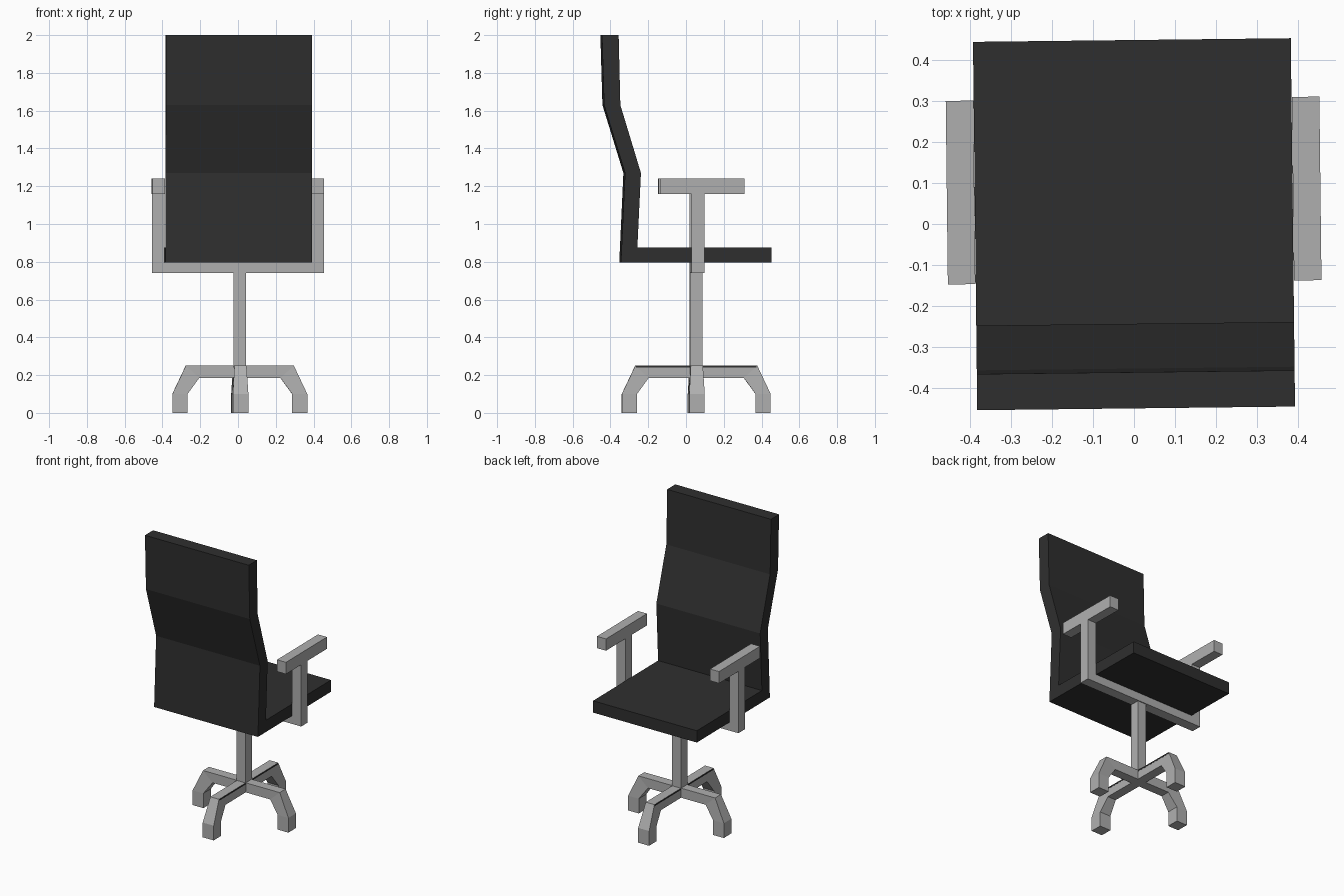
import bpy, bmesh, math
from mathutils import Matrix, Vector

if "Cube" in bpy.data.objects:
    bpy.data.objects.remove(bpy.data.objects["Cube"])

# The whole chair is turned very slightly about z
TURN = Matrix.Rotation(0.0115, 4, 'Z')
BASE = Vector((0.01, 0.054, 0))   # centre of the pedestal


def material(name, v):
    m = bpy.data.materials.new(name)
    m.diffuse_color = (v, v, v, 1)
    m.use_nodes = True
    m.node_tree.nodes["Principled BSDF"].inputs["Base Color"].default_value = m.diffuse_color
    return m


black = material("black upholstery", 0.028)
grey = material("grey metal", 0.43)


def finish(name, bm, mat):
    bmesh.ops.recalc_face_normals(bm, faces=bm.faces)
    bm.transform(TURN)
    me = bpy.data.meshes.new(name)
    bm.to_mesh(me)
    bm.free()
    me.materials.append(mat)
    ob = bpy.data.objects.new(name, me)
    bpy.context.collection.objects.link(ob)
    return ob


def box(name, x0, x1, y0, y1, z0, z1, mat):
    bm = bmesh.new()
    bmesh.ops.create_cube(bm, size=1)
    for v in bm.verts:
        v.co = (x0 if v.co.x < 0 else x1,
                y0 if v.co.y < 0 else y1,
                z0 if v.co.z < 0 else z1)
    return finish(name, bm, mat)


# Seat and bent backrest: one side profile extruded across the width
profile = [(0.448, 0.795), (0.448, 0.875), (-0.262, 0.875), (-0.243, 1.27),
           (-0.352, 1.63), (-0.361, 2.0), (-0.449, 2.0), (-0.438, 1.63),
           (-0.327, 1.27), (-0.349, 0.795)]
bm = bmesh.new()
face = bm.faces.new([bm.verts.new((-0.387, y, z)) for y, z in profile])
ext = bmesh.ops.extrude_face_region(bm, geom=[face])
for v in ext["geom"]:
    if isinstance(v, bmesh.types.BMVert):
        v.co.x = 0.387
finish("seat_and_backrest", bm, black)

# Armrests with their posts, and the crossbar below the seat
for side, s in (("left", -1), ("right", 1)):
    xa, xb = sorted((s * 0.388, s * 0.455))
    box(side + "_arm_post", xa, xb, 0.024, 0.094, 0.795, 1.16, grey)
    box(side + "_armrest", xa, xb, -0.142, 0.305, 1.16, 1.24, grey)
box("crossbar", -0.455, 0.455, 0.024, 0.094, 0.74, 0.795, grey)

# Central column
box("column", BASE.x - 0.033, BASE.x + 0.033, BASE.y - 0.034, BASE.y + 0.034,
    0.19, 0.745, grey)


# Star base legs: lofted from the hub out and down to a wider foot
def leg(name, angle, extra):
    # each section: inner (r, z), outer (r, z), half width
    sections = [((0, 0.185), (0, 0.25), 0.032),
                ((0.215 + extra, 0.185), (0.286 + extra, 0.25), 0.032),
                ((0.277 + extra, 0.10), (0.357 + extra, 0.10), 0.041),
                ((0.277 + extra, 0), (0.357 + extra, 0), 0.041)]
    bm = bmesh.new()
    rings = []
    for (ri, zi), (ro, zo), w in sections:
        rings.append([bm.verts.new(c) for c in
                      ((ri, -w, zi), (ri, w, zi), (ro, w, zo), (ro, -w, zo))])
    for a, b in zip(rings, rings[1:]):
        for i in range(4):
            j = (i + 1) % 4
            bm.faces.new((a[i], a[j], b[j], b[i]))
    bm.faces.new(rings[0])
    bm.faces.new(rings[-1])
    bm.transform(Matrix.Translation(BASE) @ Matrix.Rotation(angle, 4, 'Z'))
    finish(name, bm, grey)


for i, label in enumerate(("right", "back", "left", "front")):
    leg(label + "_leg", i * math.pi / 2, 0.037 if i % 2 else 0)

# Thin dark trim along the sides of the long base beam
for label, s in (("left", -1), ("right", 1)):
    x = BASE.x + s * 0.032
    box(label + "_base_trim", x - 0.001, x + 0.001,
        BASE.y - 0.32, BASE.y + 0.32, 0.239, 0.249, black)
